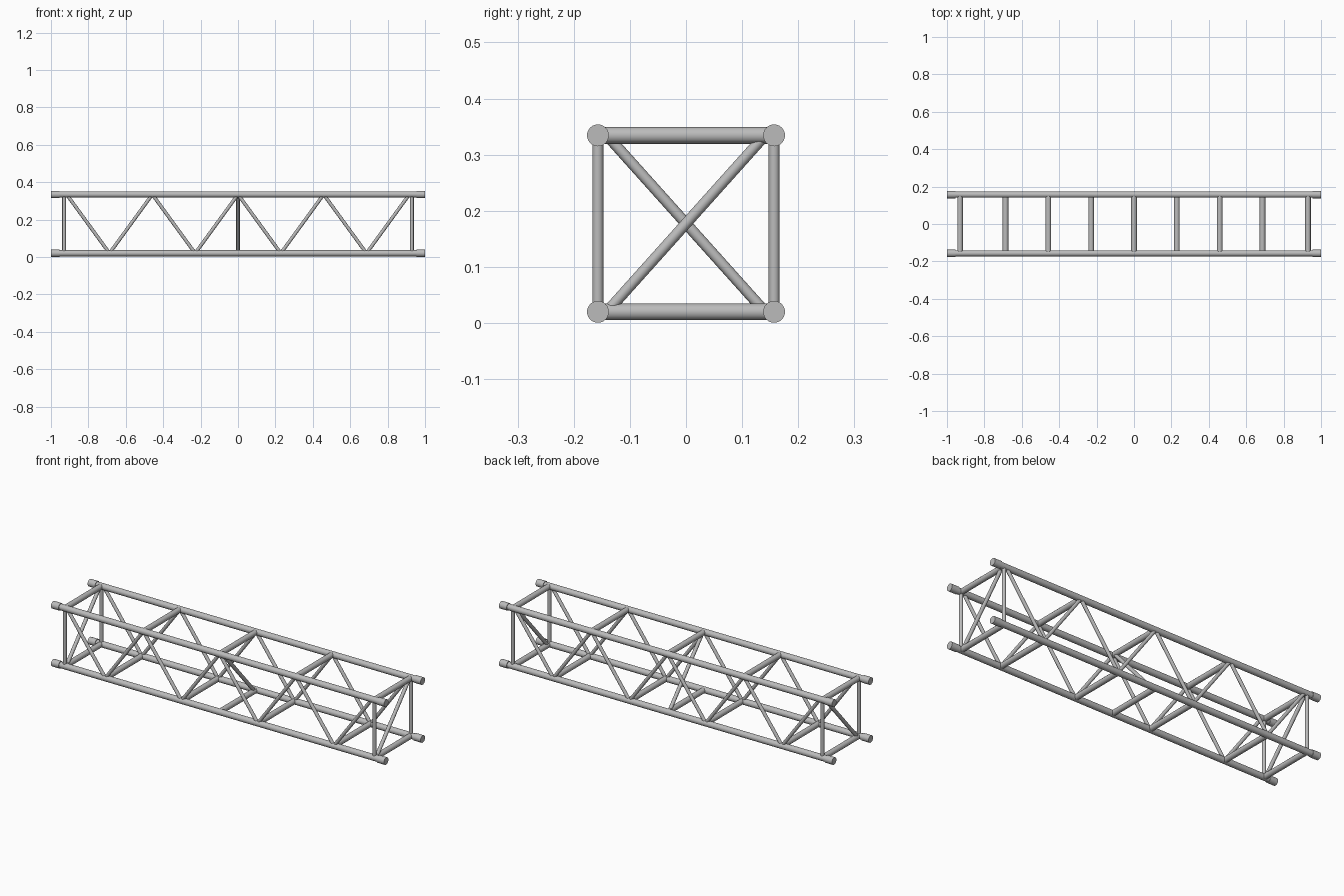
import bpy
from mathutils import Vector

cube = bpy.data.objects.get("Cube")
if cube:
    bpy.data.objects.remove(cube, do_unlink=True)

metal = bpy.data.materials.new("grey metal")
metal.use_nodes = True
GREY = (0.5, 0.5, 0.5, 1)
metal.diffuse_color = GREY
metal.node_tree.nodes["Principled BSDF"].inputs["Base Color"].default_value = GREY

Y = 0.157             # half spacing of the chords
LOW, HIGH = 0.020, 0.3345
PANEL = 0.229         # spacing of the bracing nodes
END = 0.93            # position of the end frames


def tube(name, start, end, radius, sides=12):
    """Straight tube between two points."""
    a, b = Vector(start), Vector(end)
    bpy.ops.mesh.primitive_cylinder_add(
        vertices=sides, radius=radius, depth=(b - a).length, location=(a + b) / 2)
    obj = bpy.context.object
    obj.rotation_euler = (b - a).to_track_quat('Z', 'Y').to_euler()
    obj.name = name
    obj.data.materials.append(metal)
    bpy.ops.object.shade_smooth_by_angle(angle=0.6)
    return obj


# Long chords with a thicker coupler at each end
for y in (-Y, Y):
    for z in (LOW, HIGH):
        tube("chord", (-0.99, y, z), (0.99, y, z), 0.0165, 16)
        for s in (-1, 1):
            tube("end_coupler", (s * 0.955, y, z), (s, y, z), 0.0195, 24)

# Side faces: end posts and zigzag bracing
for y in (-Y, Y):
    for s in (-1, 1):
        tube("end_post", (s * END, y, LOW), (s * END, y, HIGH), 0.0098)
    for i in range(-4, 4):
        z0, z1 = (HIGH, LOW) if i % 2 == 0 else (LOW, HIGH)
        tube("side_diagonal", (i * PANEL, y, z0), ((i + 1) * PANEL, y, z1), 0.0093)

# Cross members: alternate top and bottom, both at the ends and the middle
for i in range(-4, 5):
    x = END * i / 4 if abs(i) == 4 else i * PANEL
    if i % 2 == 0:
        tube("top_cross_member", (x, -Y, HIGH), (x, Y, HIGH), 0.015)
    if i % 2 or i in (-4, 0, 4):
        tube("bottom_cross_member", (x, -Y, LOW), (x, Y, LOW), 0.015)

# Diagonals across the section, the middle one reversed
for x, s in ((-END, 1), (0, -1), (END, 1)):
    tube("section_diagonal", (x, -s * 0.141, LOW), (x, s * 0.141, HIGH), 0.0097)
